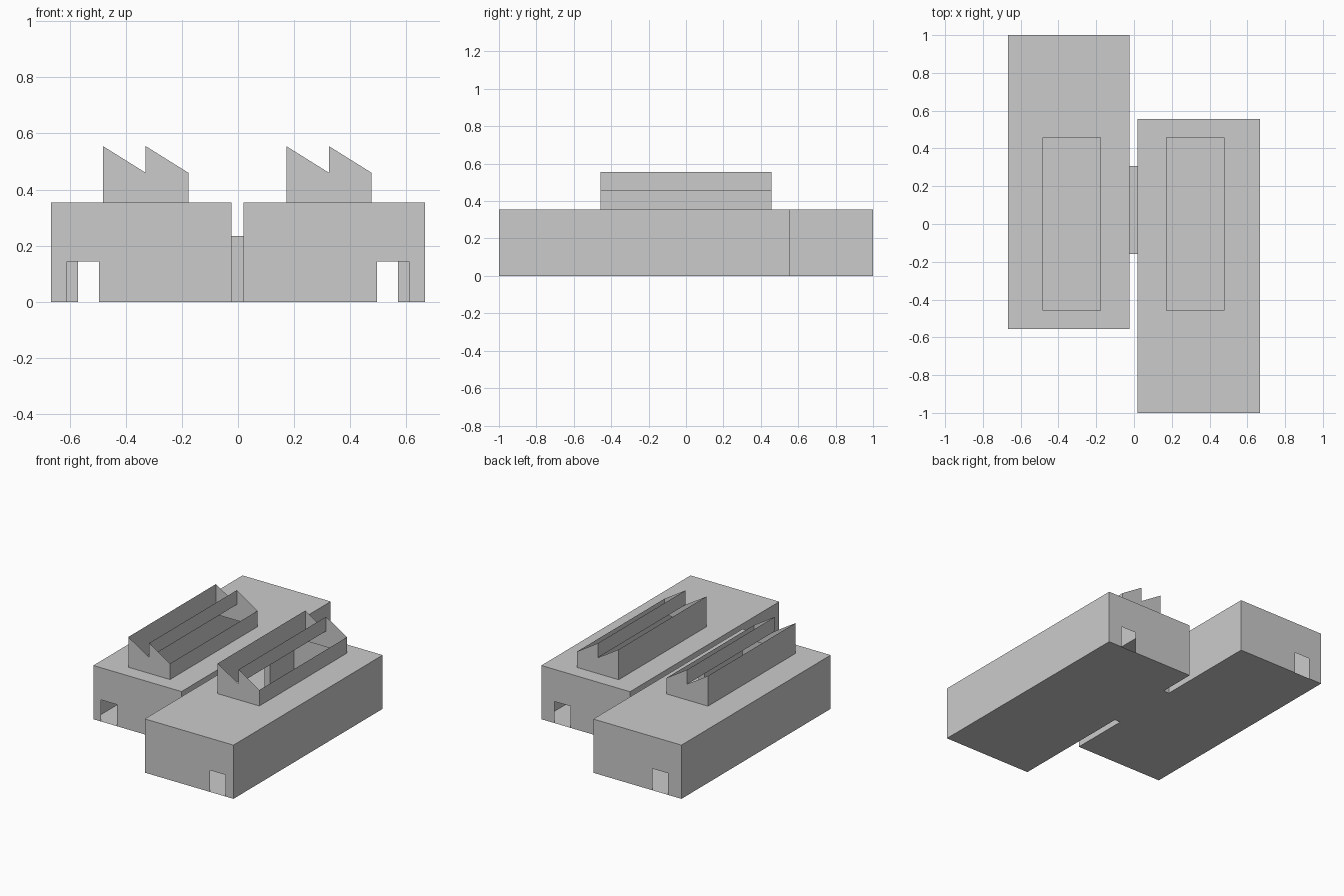
import bpy, bmesh

if "Cube" in bpy.data.objects:
    bpy.data.objects.remove(bpy.data.objects["Cube"])

H = 0.355                    # wall height
DOOR_H = 0.143
LINK_Y = (-0.16, 0.307)      # connecting passage
LINK_H = 0.235
SKY_Y = (-0.457, 0.457)      # sawtooth roof light length


def make(name, faces):
    """Thin shell object from a list of polygons, welded together."""
    bm = bmesh.new()
    for f in faces:
        bm.faces.new([bm.verts.new(p) for p in f])
    bmesh.ops.remove_doubles(bm, verts=bm.verts, dist=1e-5)
    bmesh.ops.recalc_face_normals(bm, faces=bm.faces)
    me = bpy.data.meshes.new(name)
    bm.to_mesh(me)
    bm.free()
    ob = bpy.data.objects.new(name, me)
    bpy.context.collection.objects.link(ob)
    return ob


def notched(a0, a1, n0, n1, top, place):
    """Wall from a0 to a1 with a floor-level opening n0..n1."""
    pts = [(a0, 0), (n0, 0), (n0, top), (n1, top), (n1, 0), (a1, 0), (a1, H), (a0, H)]
    return [place(a, z) for a, z in pts]


def rect(x0, x1, y0, y1, z):
    return [(x0, y0, z), (x1, y0, z), (x1, y1, z), (x0, y1, z)]


def hall(name, x0, x1, y0, y1, front_door, back_door, link_x, sx0, sx1):
    outer_x = x0 if link_x == x1 else x1
    s0, s1 = SKY_Y
    make(name, [
        rect(x0, x1, y0, y1, 0),
        # end walls with doors
        notched(x0, x1, *front_door, DOOR_H, lambda a, z: (a, y0, z)),
        notched(x0, x1, *back_door, DOOR_H, lambda a, z: (a, y1, z)),
        # side walls, the inner one open to the passage
        notched(y0, y1, *LINK_Y, LINK_H, lambda a, z: (link_x, a, z)),
        [(outer_x, y0, 0), (outer_x, y1, 0), (outer_x, y1, H), (outer_x, y0, H)],
        # flat roof around the roof light opening
        rect(x0, x1, y0, s0, H), rect(x0, x1, s1, y1, H),
        rect(x0, sx0, s0, s1, H), rect(sx1, x1, s0, s1, H),
    ])


def roof_light(name, x0, x1):
    """Sawtooth gables and upright panels; the slopes are open."""
    xm, lo, hi = (x0 + x1) / 2, 0.46, 0.555
    s0, s1 = SKY_Y
    prof = [(x0, H), (x1, H), (x1, lo), (xm, hi), (xm, lo), (x0, hi)]
    faces = [[(x, y, z) for x, z in prof] for y in SKY_Y]
    for x, z0, z1 in ((x0, H, hi), (xm, lo, hi), (x1, H, lo)):
        faces.append([(x, s0, z0), (x, s1, z0), (x, s1, z1), (x, s0, z1)])
    make(name, faces)


XI_L, XI_R, XO = -0.023, 0.019, 0.667
hall("left_hall", -XO, XI_L, -0.557, 1, (-0.61, -0.495), (-0.57, -0.455), XI_L, -0.481, -0.177)
hall("right_hall", XI_R, XO, -1, 0.557, (0.495, 0.61), (0.455, 0.57), XI_R, 0.172, 0.476)
roof_light("left_roof_light", -0.481, -0.177)
roof_light("right_roof_light", 0.172, 0.476)

# passage between the halls
make("passage", [rect(XI_L, XI_R, *LINK_Y, z) for z in (0, LINK_H)] + [
    [(XI_L, y, 0), (XI_R, y, 0), (XI_R, y, LINK_H), (XI_L, y, LINK_H)] for y in LINK_Y])
